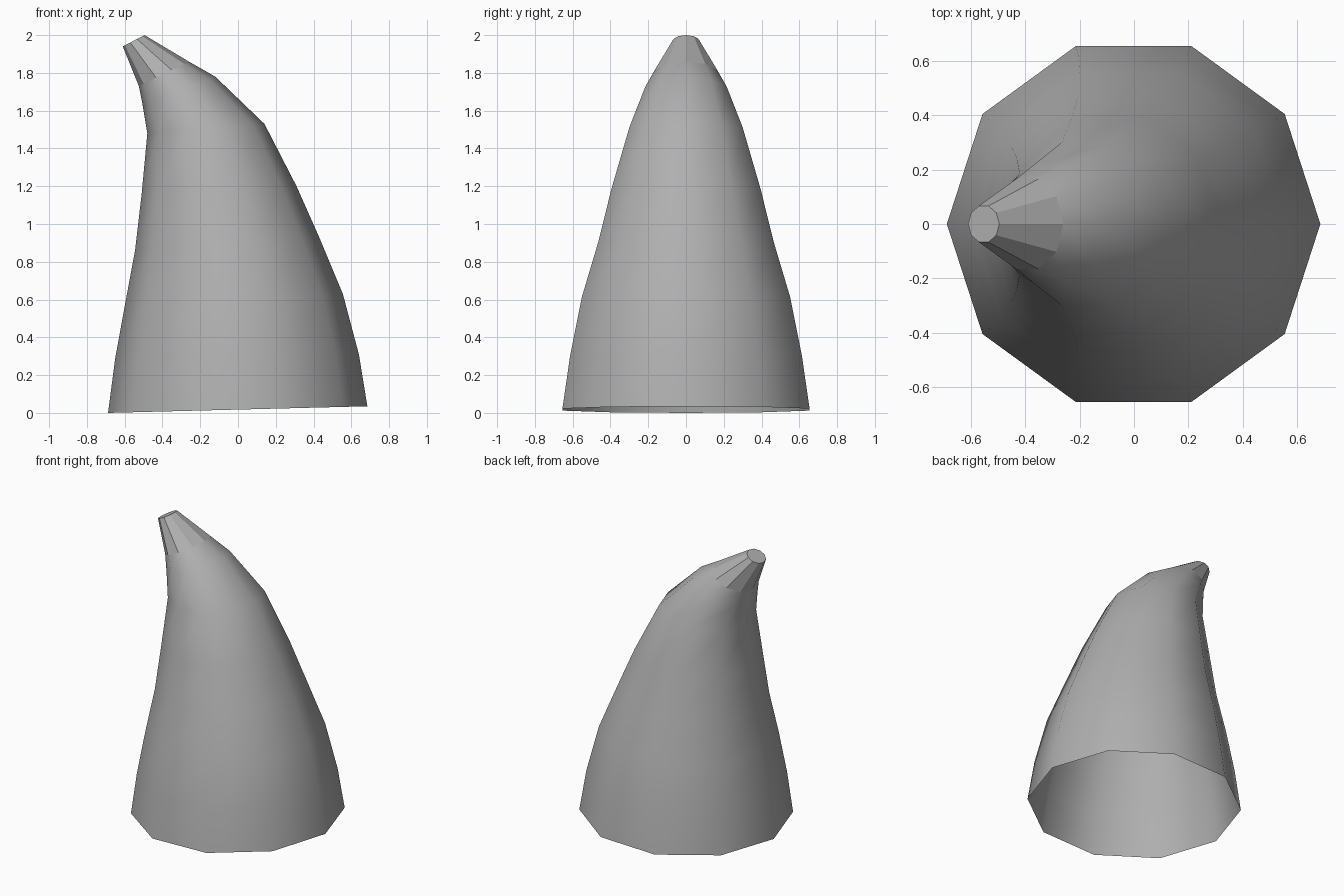
import bpy, bmesh, math

if "Cube" in bpy.data.objects:
    bpy.data.objects.remove(bpy.data.objects["Cube"])

SIDES = 10
# Rings up the horn: inner edge (x, z), outer edge (x, z), half depth radius in y
RINGS = [
    ((-0.688, 0.00), (0.685, 0.035), 0.688),
    ((-0.65, 0.29), (0.64, 0.31), 0.645),
    ((-0.597, 0.58), (0.555, 0.63), 0.580),
    ((-0.545, 0.86), (0.43, 0.93), 0.488),
    ((-0.51, 1.16), (0.31, 1.20), 0.415),
    ((-0.48, 1.48), (0.14, 1.53), 0.315),
    ((-0.505, 1.63), (-0.12, 1.78), 0.226),
    ((-0.525, 1.73), (-0.26, 1.86), 0.174),
    ((-0.61, 1.94), (-0.495, 2.00), 0.070),
]


def add_ring(bm, inner, outer, ry):
    """Tilted ten-sided ring spanning the inner and outer edge."""
    verts = []
    for i in range(SIDES):
        a = 2 * math.pi * i / SIDES
        t = (1 + math.cos(a)) / 2
        x = inner[0] + (outer[0] - inner[0]) * t
        z = inner[1] + (outer[1] - inner[1]) * t
        verts.append(bm.verts.new((x, ry * math.sin(a), z)))
    return verts


bm = bmesh.new()
rings = [add_ring(bm, *r) for r in RINGS]

# Smooth walls, with flat facets on the last section
for k, (low, high) in enumerate(zip(rings, rings[1:])):
    for i in range(SIDES):
        j = (i + 1) % SIDES
        face = bm.faces.new((low[i], low[j], high[j], high[i]))
        face.smooth = k < len(rings) - 2

# Flat tip cap; the base stays open
bm.faces.new(rings[-1])

mesh = bpy.data.meshes.new("horn")
bm.to_mesh(mesh)
bm.free()
horn = bpy.data.objects.new("horn", mesh)
bpy.context.collection.objects.link(horn)

# Dark grey surface
grey = bpy.data.materials.new("dark_grey")
grey.diffuse_color = (0.43, 0.43, 0.43, 1)
grey.use_nodes = True
grey.node_tree.nodes["Principled BSDF"].inputs["Base Color"].default_value = grey.diffuse_color
mesh.materials.append(grey)
